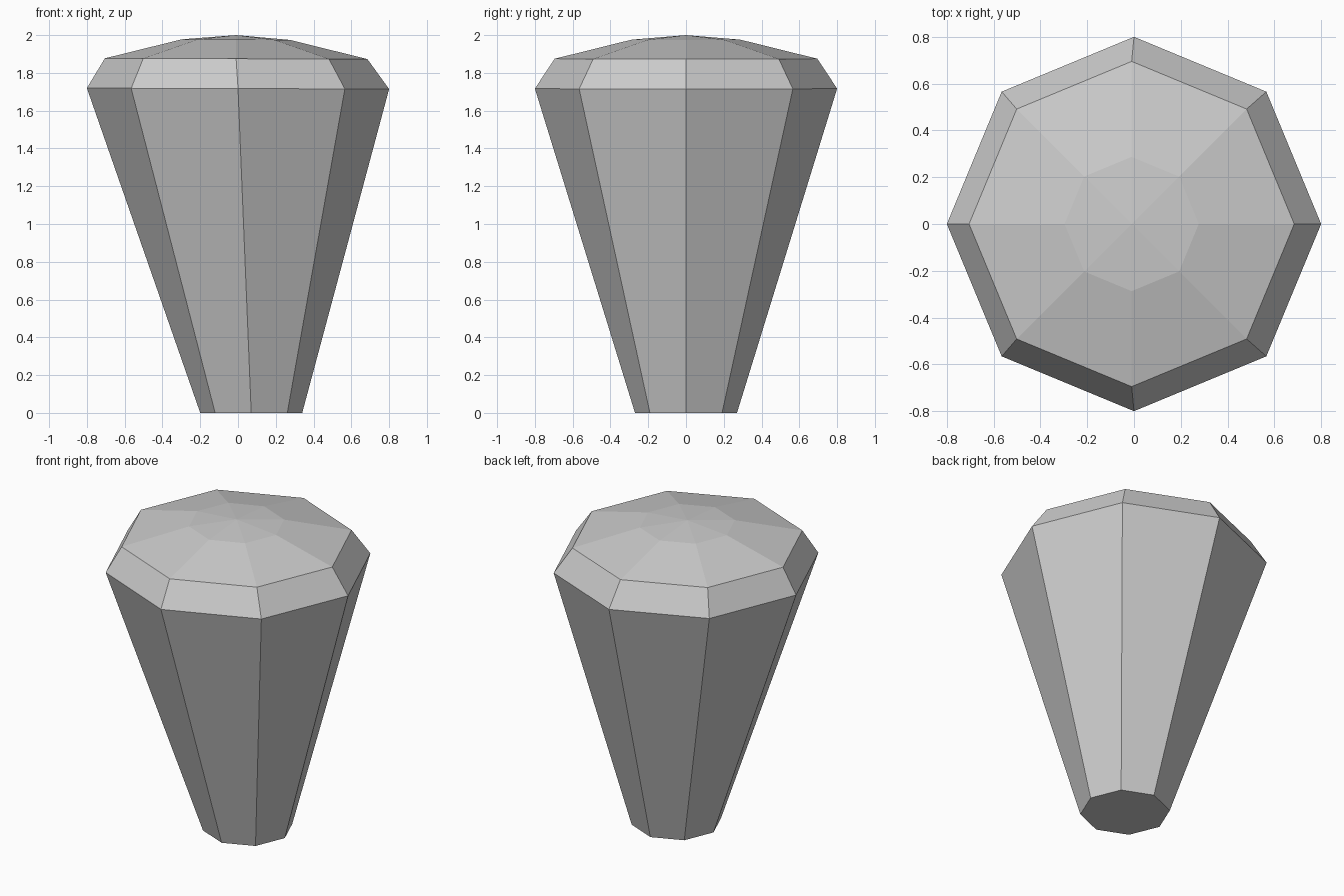
import bpy
import bmesh
from math import cos, sin, tau

if "Cube" in bpy.data.objects:
    bpy.data.objects.remove(bpy.data.objects["Cube"])

SIDES = 8

stone = bpy.data.materials.new("light grey")
stone.use_nodes = True
colour = (0.6, 0.6, 0.6, 1)
stone.diffuse_color = colour
stone.node_tree.nodes["Principled BSDF"].inputs["Base Color"].default_value = colour

# Ring profile from foot to crown: centre x, radius, height, slope along x
profile = [
    (0.07, 0.27, 0.0, 0.0),
    (0.0, 0.80, 1.717, -0.003),
    (-0.01, 0.695, 1.875, -0.003),
    (-0.01, 0.287, 1.976, -0.006),
]

bm = bmesh.new()
rings = []
for cx, r, z, slope in profile:
    ring = []
    for i in range(SIDES):
        a = tau * i / SIDES
        x = cx + r * cos(a)
        ring.append(bm.verts.new((x, r * sin(a), z + slope * x)))
    rings.append(ring)

# Flat foot, faceted walls and bevel, and the shallow domed crown
bm.faces.new(rings[0][::-1])
apex = bm.verts.new((-0.01, 0, 2))
for i in range(SIDES):
    j = (i + 1) % SIDES
    for low, high in zip(rings, rings[1:]):
        bm.faces.new((low[i], low[j], high[j], high[i]))
    bm.faces.new((rings[-1][i], rings[-1][j], apex))
bmesh.ops.recalc_face_normals(bm, faces=bm.faces)

mesh = bpy.data.meshes.new("tapered_block")
bm.to_mesh(mesh)
bm.free()
mesh.materials.append(stone)
block = bpy.data.objects.new("tapered_block", mesh)
bpy.context.scene.collection.objects.link(block)
